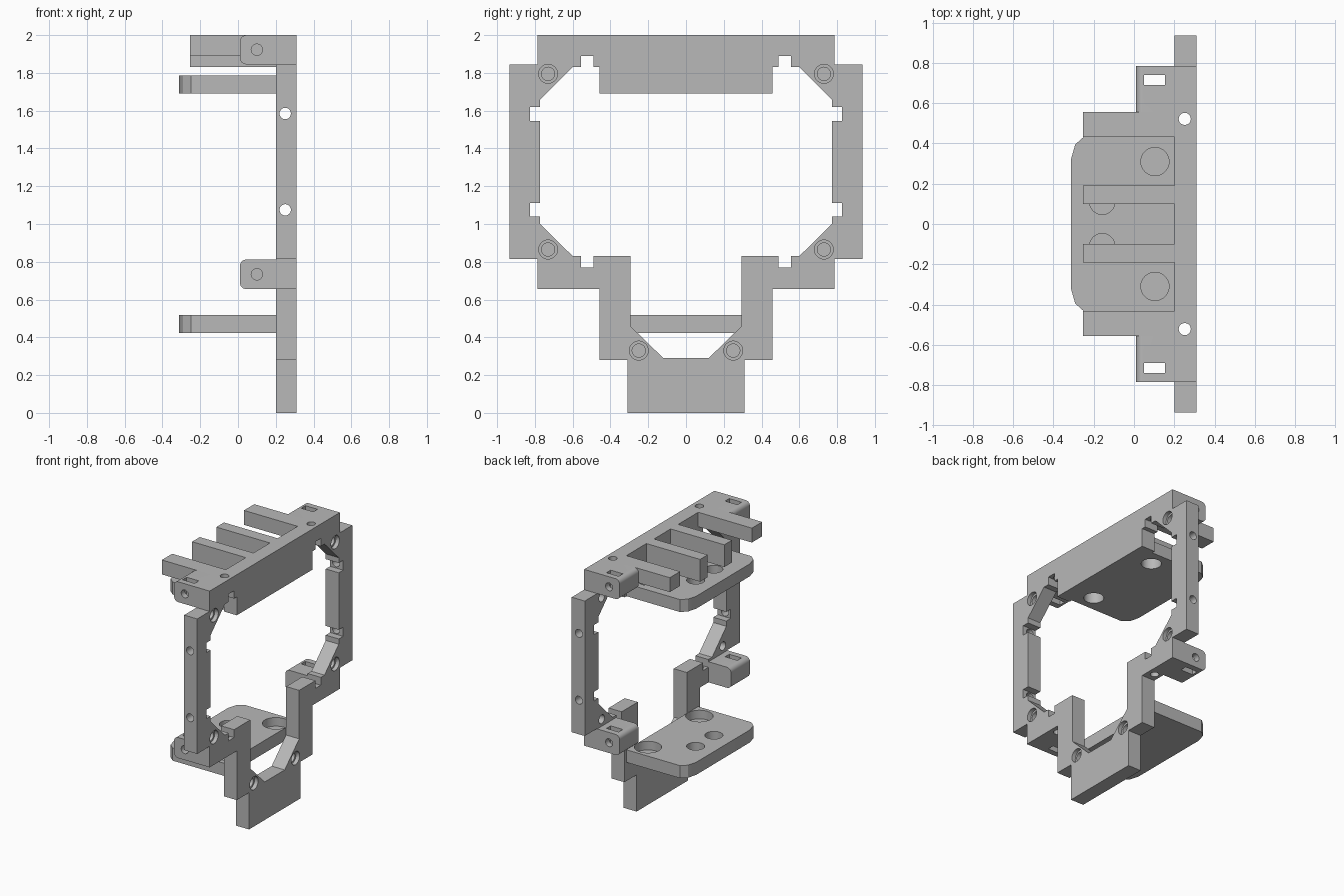
import bpy
import bmesh
from math import sin, cos, pi
from mathutils import Vector

cube = bpy.data.objects.get("Cube")
if cube:
    bpy.data.objects.remove(cube, do_unlink=True)

grey = bpy.data.materials.new("light grey plastic")
grey.use_nodes = True
tone = (0.48, 0.48, 0.48, 1)
grey.diffuse_color = tone
grey.node_tree.nodes["Principled BSDF"].inputs["Base Color"].default_value = tone


def prism(name, outline, axis, lo, hi):
    """Extrude an outline along an axis; outline uses the other two axes in order."""
    bm = bmesh.new()

    def place(p, depth):
        co = list(p)
        co.insert("xyz".index(axis), depth)
        return bm.verts.new(co)

    face = bm.faces.new([place(p, lo) for p in outline])
    made = bmesh.ops.extrude_face_region(bm, geom=[face])["geom"]
    shift = Vector([hi - lo if a == axis else 0 for a in "xyz"])
    bmesh.ops.translate(bm, vec=shift,
                        verts=[g for g in made if isinstance(g, bmesh.types.BMVert)])
    # open the side lying on the mirror plane
    seam = [f for f in bm.faces if all(abs(v.co.y) < 1e-5 for v in f.verts)]
    bmesh.ops.delete(bm, geom=seam, context="FACES")
    bmesh.ops.recalc_face_normals(bm, faces=bm.faces[:])
    mesh = bpy.data.meshes.new(name)
    bm.to_mesh(mesh)
    bm.free()
    mesh.materials.append(grey)
    obj = bpy.data.objects.new(name, mesh)
    bpy.context.scene.collection.objects.link(obj)
    return obj


def rect(a0, a1, b0, b1):
    return [(a0, b0), (a1, b0), (a1, b1), (a0, b1)]


def arc(a, b, r, start=0, end=2 * pi, steps=32, closed=False):
    n = steps + 1 if closed else steps
    return [(a + r * cos(start + (end - start) * i / steps),
             b + r * sin(start + (end - start) * i / steps)) for i in range(n)]


def cutter(outline, axis, lo, hi):
    obj = prism("cutter", outline, axis, lo, hi)
    obj.hide_render = True
    return obj


def finish(obj, cutters=(), mirror=True):
    """Mirror across the centre, subtract the cutters and bake the result."""
    if mirror:
        mod = obj.modifiers.new("mirror", "MIRROR")
        mod.use_axis = (False, True, False)
    for c in cutters:
        mod = obj.modifiers.new("cut", "BOOLEAN")
        mod.operation = "DIFFERENCE"
        mod.solver = "EXACT"
        mod.object = c
    graph = bpy.context.evaluated_depsgraph_get()
    graph.update()
    mesh = bpy.data.meshes.new_from_object(obj.evaluated_get(graph))
    obj.modifiers.clear()
    obj.data = mesh
    for c in cutters:
        bpy.data.objects.remove(c, do_unlink=True)
    bpy.context.view_layer.objects.active = obj
    obj.select_set(True)
    bpy.ops.object.shade_smooth_by_angle(angle=0.5)
    obj.select_set(False)


BACK, FACE = 0.20, 0.31
SIDES = (-1, 1)

# Frame: half outline, outer edge down then inner edge up
outer = [(0, 2), (0.785, 2), (0.785, 1.845), (0.935, 1.845), (0.935, 0.815),
         (0.785, 0.815), (0.785, 0.655), (0.457, 0.655), (0.457, 0.28),
         (0.31, 0.28), (0.31, 0), (0, 0)]
inner = [(0, 0.29), (0.12, 0.29), (0.295, 0.46), (0.295, 0.83), (0.49, 0.83),
         (0.49, 0.77), (0.555, 0.77), (0.555, 0.83), (0.6, 0.83), (0.772, 1),
         (0.772, 1.04), (0.825, 1.04), (0.825, 1.11), (0.772, 1.11),
         (0.772, 1.545), (0.825, 1.545), (0.825, 1.62), (0.772, 1.62),
         (0.772, 1.66), (0.6, 1.83), (0.555, 1.83), (0.555, 1.89),
         (0.49, 1.89), (0.49, 1.83), (0.457, 1.83), (0.457, 1.69), (0, 1.69)]
frame = prism("frame", outer + inner, "x", BACK, FACE)
cuts = []
for s in SIDES:
    # stepped screw seats on the face, shallow sockets behind
    for y, z in ((0.73, 1.795), (0.73, 0.865), (0.25, 0.33)):
        cuts.append(cutter(arc(s * y, z, 0.05), "x", FACE - 0.03, FACE + 0.1))
        cuts.append(cutter(arc(s * y, z, 0.035), "x", FACE - 0.06, FACE + 0.1))
        if y > 0.5:
            cuts.append(cutter(arc(s * y, z, 0.033), "x", BACK - 0.1, BACK + 0.04))
    # vertical bolt holes above and below the opening
    for z in (0.7, 1.94):
        cuts.append(cutter(arc(0.252, s * 0.522, 0.03), "z", z - 0.1, z + 0.1))
    # sideways bolt holes through the uprights
    for z in (1.075, 1.585):
        cuts.append(cutter(arc(0.25, z, 0.03), "y", s * 0.85 - 0.15, s * 0.85 + 0.15))
finish(frame, cuts)

# Mounting tabs with rounded edges, nut slot and side bolt hole
for label, low, high in (("upper", 1.845, 2.0), ("lower", 0.655, 0.812)):
    r = 0.035
    outline = ([(BACK, low), (BACK, high)]
               + arc(0.01 + r, high - r, r, pi / 2, pi, 6, True)
               + arc(0.01 + r, low + r, r, pi, 1.5 * pi, 6, True))
    tab = prism(label + "_tabs", outline, "y", 0.557, 0.785)
    cuts = []
    for s in SIDES:
        cuts.append(cutter(rect(0.05, 0.153, s * 0.715 - 0.025, s * 0.715 + 0.025),
                           "z", low - 0.1, high + 0.1))
        cuts.append(cutter(arc(0.1, (low + high) / 2, 0.03), "y",
                           s * 0.77 - 0.06, s * 0.77 + 0.06))
    finish(tab, cuts)

# Top rails reaching back from the frame
for label, y0, y1, low in (("outer", 0.433, 0.557, 1.89), ("inner", 0.1, 0.192, 1.83)):
    finish(prism(label + "_rails", rect(-0.253, BACK, y0, y1), "z", low, 2.0))

# Shelves with rounded rear corners
half = [(BACK, 0), (BACK, 0.432), (-0.25, 0.432), (-0.292, 0.395), (-0.312, 0.325),
        (-0.312, 0)]
for label, low, high, radius, through in (("upper", 1.69, 1.785, 0.07, True),
                                          ("lower", 0.422, 0.518, 0.095, False)):
    shelf = prism(label + "_shelf", half, "z", low, high)
    cuts = []
    for s in SIDES:
        bottom = low - 0.1 if through else low + 0.03
        cuts.append(cutter(arc(0.104, s * 0.31, radius), "z", bottom, high + 0.1))
        cuts.append(cutter(arc(-0.158, s * 0.11, 0.063), "z", low + 0.03, high + 0.1))
    finish(shelf, cuts)
